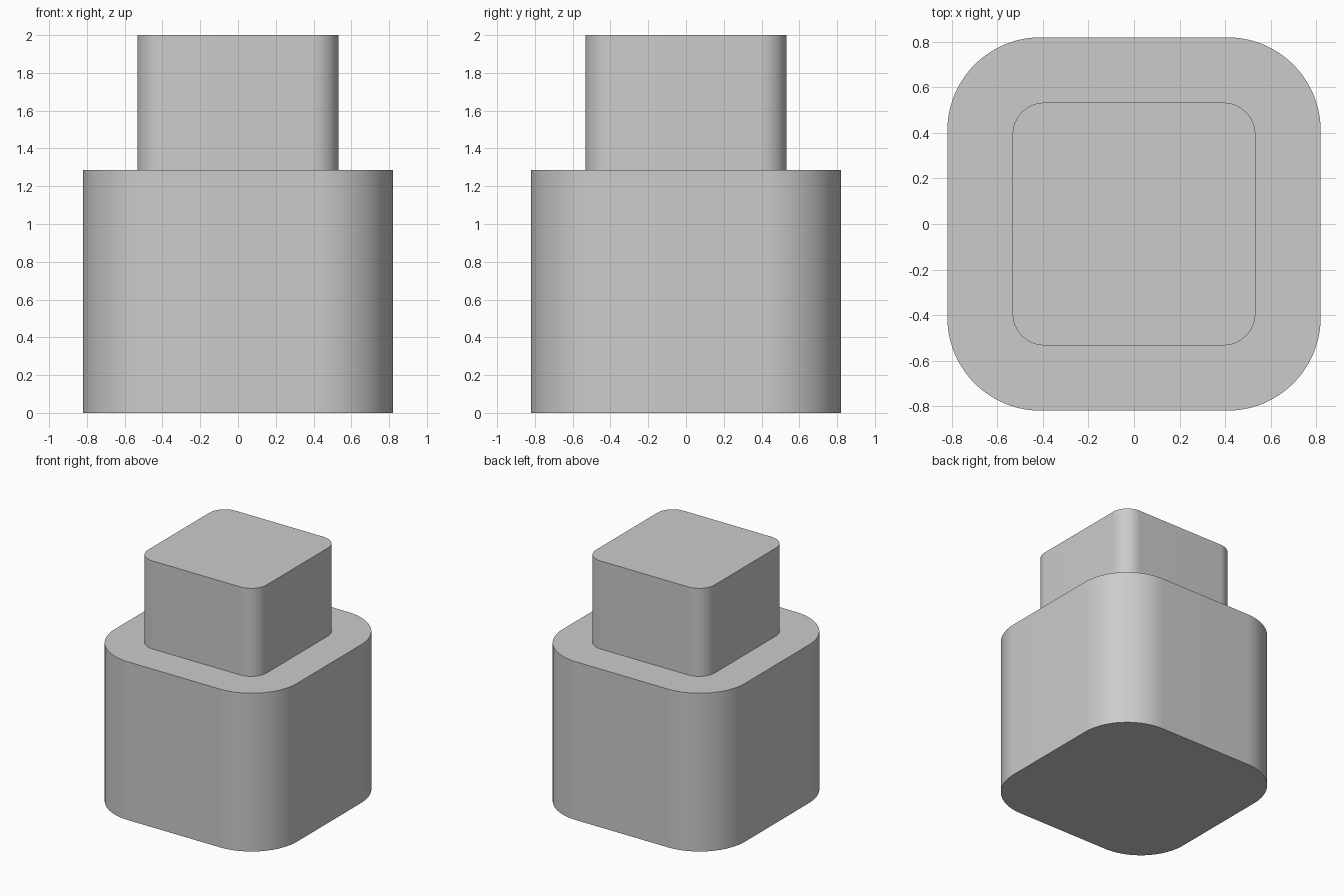
import bpy
import math

cube = bpy.data.objects.get("Cube")
if cube:
    bpy.data.objects.remove(cube, do_unlink=True)

GREY = (0.6, 0.6, 0.6, 1.0)
grey = bpy.data.materials.new("plain_grey")
grey.use_nodes = True
grey.diffuse_color = GREY
grey.node_tree.nodes["Principled BSDF"].inputs["Base Color"].default_value = GREY


def rounded_block(name, half, radius, bottom, top, steps=24):
    """Upright prism with a rounded-square outline."""
    outline = []
    for quarter in range(4):
        middle = math.radians(45 + 90 * quarter)
        cx = math.copysign(half - radius, math.cos(middle))
        cy = math.copysign(half - radius, math.sin(middle))
        for i in range(steps + 1):
            a = math.radians(90) * (quarter + i / steps)
            outline.append((cx + radius * math.cos(a), cy + radius * math.sin(a)))
    n = len(outline)
    verts = [(x, y, z) for z in (bottom, top) for x, y in outline]
    faces = [(i, (i + 1) % n, n + (i + 1) % n, n + i) for i in range(n)]
    faces += [tuple(reversed(range(n))), tuple(range(n, 2 * n))]
    mesh = bpy.data.meshes.new(name)
    mesh.from_pydata(verts, [], faces)
    mesh.materials.append(grey)
    obj = bpy.data.objects.new(name, mesh)
    bpy.context.collection.objects.link(obj)
    # Smooth corners, crisp rims
    bpy.ops.object.select_all(action='DESELECT')
    obj.select_set(True)
    bpy.context.view_layer.objects.active = obj
    bpy.ops.object.shade_smooth_by_angle(angle=math.radians(30))
    return obj


# Wide base and narrower block on top
rounded_block("base_block", 0.82, 0.41, 0.0, 1.285)
rounded_block("upper_block", 0.533, 0.14, 1.285, 2.0)
